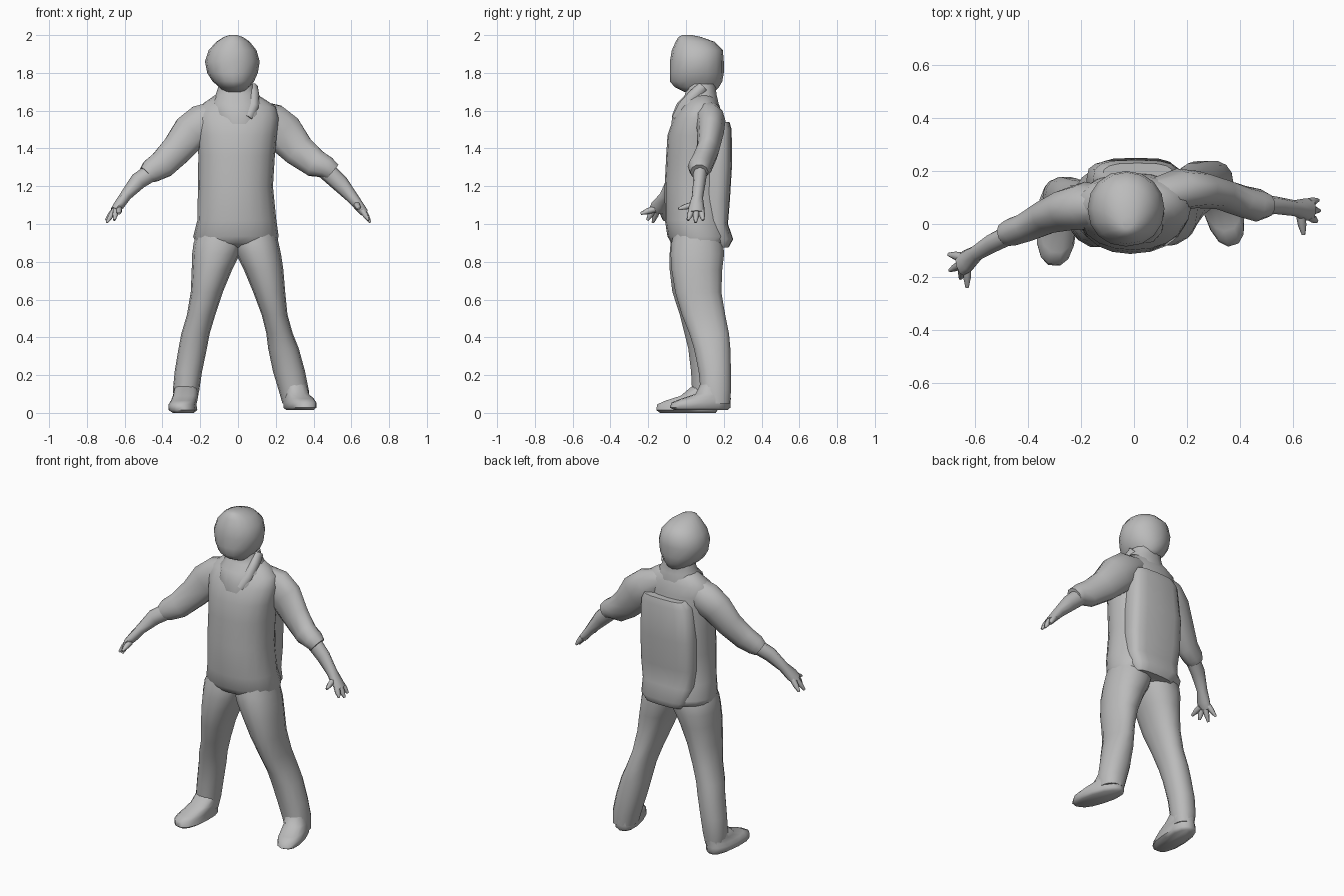
import bpy, bmesh, math
from mathutils import Vector
from mathutils.bvhtree import BVHTree

cloth = bpy.data.materials.new("plain grey")
cloth.diffuse_color = (0.5, 0.5, 0.5, 1)
parts = []


def finish(name, bm, angle=60):
    bmesh.ops.recalc_face_normals(bm, faces=bm.faces)
    tree = BVHTree.FromBMesh(bm)
    me = bpy.data.meshes.new(name)
    bm.to_mesh(me)
    bm.free()
    me.materials.append(cloth)
    ob = bpy.data.objects.new(name, me)
    bpy.context.collection.objects.link(ob)
    bpy.ops.object.select_all(action='DESELECT')
    ob.select_set(True)
    bpy.context.view_layer.objects.active = ob
    bpy.ops.object.shade_smooth_by_angle(angle=math.radians(angle))
    parts.append((ob, tree))


def skin(name, rings, angle=60):
    """Join rings of points into a capped skin."""
    bm = bmesh.new()
    loops = [[bm.verts.new(p) for p in r] for r in rings]
    n = len(loops[0])
    for a, b in zip(loops, loops[1:]):
        for i in range(n):
            j = (i + 1) % n
            bm.faces.new((a[i], a[j], b[j], b[i]))
    bm.faces.new(loops[0])
    bm.faces.new(loops[-1])
    finish(name, bm, angle)


def oval(i, n, power):
    a = 2 * math.pi * i / n
    c, s = math.cos(a), math.sin(a)
    return (math.copysign(abs(c) ** (2 / power), c),
            math.copysign(abs(s) ** (2 / power), s))


def stack(name, rows, n=14, power=2.2, turn=0, angle=60):
    """Level rings from rows of (z, x min, x max, y min, y max)."""
    rings = []
    for z, x0, x1, y0, y1 in rows:
        ring = []
        for i in range(n):
            u, v = oval(i, n, power)
            dx, dy = u * (x1 - x0) / 2, v * (y1 - y0) / 2
            ring.append(((x0 + x1) / 2 + dx * math.cos(turn) - dy * math.sin(turn),
                         (y0 + y1) / 2 + dx * math.sin(turn) + dy * math.cos(turn), z))
        rings.append(ring)
    skin(name, rings, angle)


def limb(name, rows, n=10):
    """Rings square to a path of (x, y, z, depth radius, height radius)."""
    pts = [Vector(r[:3]) for r in rows]
    rings = []
    for k, (p, r) in enumerate(zip(pts, rows)):
        t = (pts[min(k + 1, len(pts) - 1)] - pts[max(k - 1, 0)]).normalized()
        side = (Vector((0, 1, 0)) - t * t.y).normalized()
        up = t.cross(side)
        rings.append([p + side * r[3] * u + up * r[4] * v
                      for u, v in (oval(i, n, 2) for i in range(n))])
    skin(name, rings)


def inside(tree, p):
    """True when a ray from p crosses the skin an odd number of times."""
    ray, hits = Vector((0.31, 0.17, 0.93)).normalized(), 0
    while hits < 20:
        hit = tree.ray_cast(p, ray)[0]
        if hit is None:
            break
        hits += 1
        p = hit + ray * 1e-5
    return hits % 2 == 1


# Head with closed hood or hair shape
stack("head", [(1.70, -.08, .05, -.01, .15), (1.725, -.10, .06, -.06, .175),
               (1.755, -.135, .085, -.085, .192), (1.80, -.163, .105, -.085, .2),
               (1.86, -.175, .115, -.085, .2), (1.92, -.155, .098, -.075, .195),
               (1.965, -.115, .062, -.055, .15), (1.99, -.075, .025, -.04, .08),
               (2.0, -.045, -.005, -.02, .03)], n=16, power=2.1)
# Neck wrapped in a scarf
stack("scarf", [(1.53, -.11, .12, -.08, .16), (1.58, -.14, .14, -.075, .175),
                (1.64, -.14, .13, -.05, .175), (1.68, -.12, .11, -.01, .165),
                (1.71, -.11, .09, 0, .16), (1.74, -.10, .08, 0, .16)])
limb("scarf_fold", [(.05, -.05, 1.56, .025, .03), (.08, -.015, 1.62, .03, .03),
                    (.085, .045, 1.68, .035, .028), (.075, .09, 1.725, .03, .03)], 8)

# Jacket with flared back hem
stack("jacket", [(.875, -.17, .15, -.03, .18), (.90, -.225, .205, -.08, .235),
                 (.935, -.237, .215, -.098, .242), (1.02, -.215, .203, -.112, .212),
                 (1.2, -.212, .185, -.113, .212), (1.36, -.21, .195, -.105, .21),
                 (1.47, -.215, .205, -.098, .2), (1.56, -.225, .215, -.067, .19),
                 (1.62, -.21, .20, -.03, .18), (1.655, -.16, .15, 0, .165),
                 (1.68, -.125, .11, .02, .15)],
      n=20, power=2.15)

# Backpack blending into the sides and hem
stack("backpack", [(.875, -.11, .14, .12, .225), (.92, -.15, .165, .10, .25),
                   (1.0, -.165, .17, .10, .222), (1.12, -.18, .178, .09, .232),
                   (1.3, -.18, .178, .09, .243), (1.5, -.155, .17, .09, .242),
                   (1.54, -.12, .15, .12, .23)], n=16, power=3.2, angle=50)

# Sleeves, rolled cuffs and bare forearms
limb("left_sleeve", [(-.09, .07, 1.605, .07, .06), (-.18, .07, 1.54, .09, .105),
                     (-.25, .055, 1.487, .08, .103), (-.32, .03, 1.397, .066, .088),
                     (-.40, -.01, 1.315, .056, .078), (-.46, -.03, 1.28, .053, .066),
                     (-.485, -.04, 1.26, .045, .05)])
limb("right_sleeve", [(.07, .10, 1.605, .07, .06), (.17, .13, 1.54, .08, .11),
                      (.24, .13, 1.483, .07, .113), (.32, .115, 1.39, .06, .092),
                      (.41, .085, 1.32, .06, .078), (.47, .07, 1.30, .062, .06),
                      (.50, .07, 1.275, .047, .052)])
limb("left_forearm", [(-.44, -.025, 1.285, .04, .048), (-.53, -.07, 1.226, .037, .045),
                      (-.595, -.11, 1.15, .03, .03), (-.63, -.14, 1.10, .045, .028),
                      (-.655, -.155, 1.07, .042, .022)], 8)
limb("right_forearm", [(.46, .075, 1.29, .04, .05), (.54, .07, 1.215, .033, .046),
                       (.605, .06, 1.14, .03, .032), (.645, .055, 1.09, .042, .026),
                       (.67, .055, 1.058, .042, .022)], 8)
# Fingers: base and tip of each
fingers = {"left": [((-.63, -.165, 1.08), (-.63, -.24, 1.055)),
                    ((-.645, -.17, 1.08), (-.655, -.205, 1.02)),
                    ((-.65, -.15, 1.08), (-.695, -.175, 1.008)),
                    ((-.65, -.125, 1.08), (-.70, -.115, 1.02))],
           "right": [((.63, .03, 1.10), (.64, -.04, 1.08)),
                     ((.66, .03, 1.07), (.69, .01, 1.02)),
                     ((.665, .055, 1.07), (.70, .05, 1.008)),
                     ((.66, .08, 1.07), (.695, .09, 1.02))]}
for side, pairs in fingers.items():
    for k, (a, b) in enumerate(pairs):
        mid = [(p + q) / 2 for p, q in zip(a, b)]
        limb(f"{side}_finger_{k + 1}", [(*a, .018, .018), (*mid, .016, .016),
                                        (*b, .007, .007)], 6)

# Trouser legs
stack("left_leg", [(.05, -.335, -.22, .03, .165), (.12, -.345, -.205, .03, .175),
                   (.22, -.335, -.19, .025, .18), (.34, -.315, -.165, .01, .175),
                   (.42, -.30, -.15, -.01, .17), (.52, -.27, -.12, -.035, .165),
                   (.64, -.25, -.08, -.075, .17), (.76, -.245, -.03, -.09, .185),
                   (.84, -.243, .01, -.09, .20), (.90, -.235, .03, -.085, .2),
                   (.96, -.21, .03, -.07, .19)])
stack("right_leg", [(.05, .235, .375, .08, .235), (.12, .215, .375, .075, .24),
                    (.22, .185, .355, .065, .24), (.34, .16, .322, .04, .237),
                    (.42, .15, .29, .015, .23), (.52, .125, .262, -.025, .21),
                    (.64, .08, .25, -.06, .19), (.76, .03, .24, -.08, .195),
                    (.84, -.01, .228, -.085, .205), (.90, -.03, .215, -.08, .2),
                    (.96, -.03, .20, -.065, .19)])

# Shoes, turned outwards at the toe
stack("left_shoe", [(0, -.345, -.235, -.14, .16), (.015, -.368, -.215, -.16, .17),
                    (.045, -.368, -.22, -.155, .17), (.065, -.355, -.215, -.11, .17),
                    (.09, -.345, -.21, -.03, .17), (.14, -.335, -.215, .03, .165)],
      power=2.4, turn=-.06)
stack("right_shoe", [(.015, .27, .385, -.065, .225), (.028, .255, .40, -.09, .24),
                     (.055, .255, .40, -.08, .24), (.075, .25, .39, -.03, .24),
                     (.10, .24, .37, .05, .235), (.15, .23, .36, .075, .23)],
      power=2.4, turn=.3)

# Drop faces buried wholly inside a neighbouring part
for ob, own in parts:
    bm = bmesh.new()
    bm.from_mesh(ob.data)
    buried = [f for f in bm.faces
              if any(t is not own and all(inside(t, v.co) for v in f.verts)
                     for _, t in parts)]
    bmesh.ops.delete(bm, geom=buried, context='FACES')
    bm.to_mesh(ob.data)
    bm.free()
